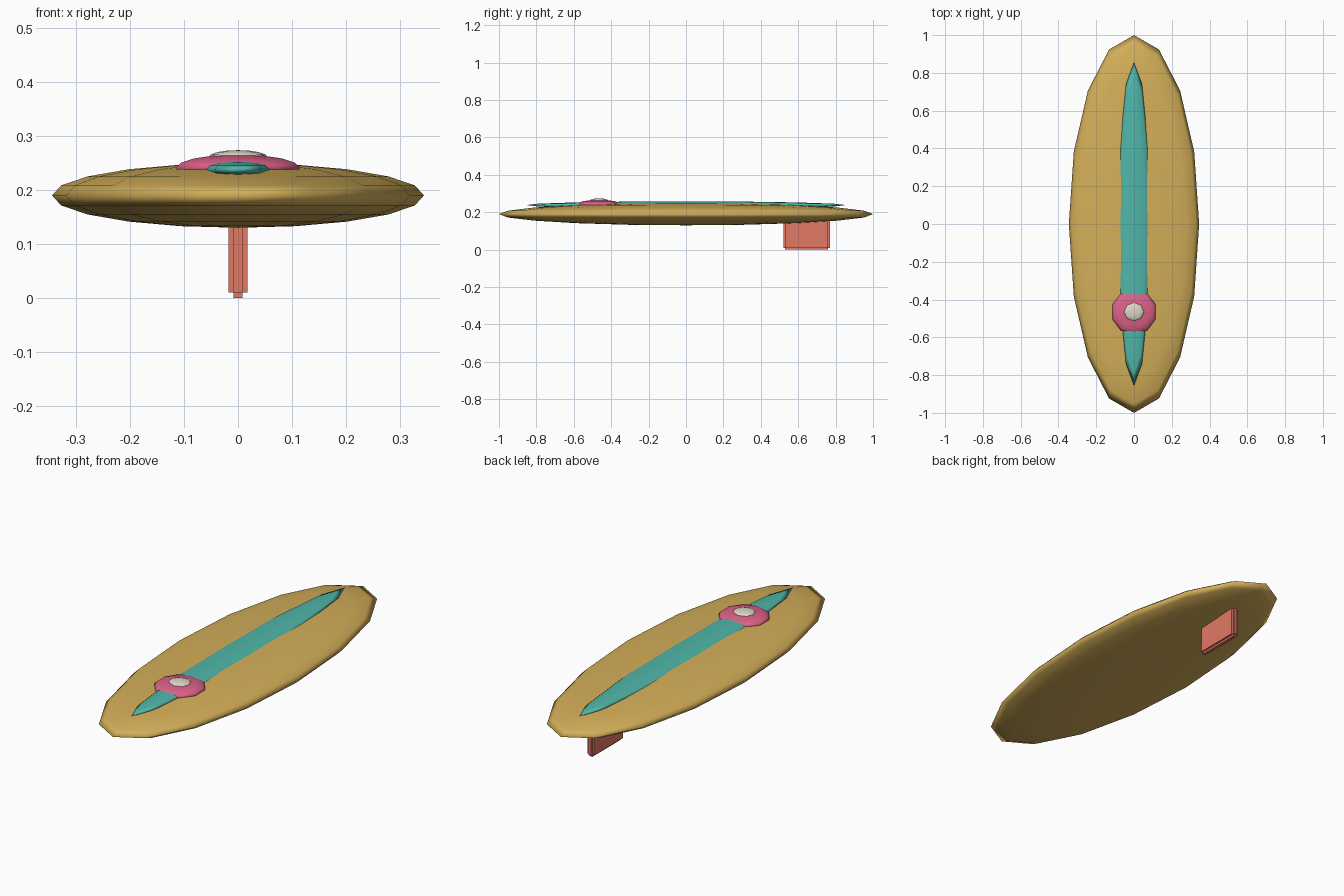
import bpy
import bmesh
from math import sin, cos, pi

cube = bpy.data.objects.get("Cube")
if cube:
    bpy.data.objects.remove(cube, do_unlink=True)


def material(name, rgb):
    mat = bpy.data.materials.new(name)
    mat.use_nodes = True
    color = (*rgb, 1.0)
    mat.diffuse_color = color
    mat.node_tree.nodes["Principled BSDF"].inputs["Base Color"].default_value = color
    return mat


gold = material("golden yellow", (0.66, 0.43, 0.10))
teal = material("teal", (0.08, 0.47, 0.40))
pink = material("rose pink", (0.72, 0.12, 0.25))
cream = material("cream", (0.72, 0.68, 0.57))
coral = material("coral", (0.76, 0.19, 0.13))


def finish(bm, name, mat, smooth):
    bmesh.ops.recalc_face_normals(bm, faces=bm.faces)
    mesh = bpy.data.meshes.new(name)
    bm.to_mesh(mesh)
    bm.free()
    mesh.materials.append(mat)
    for poly in mesh.polygons:
        poly.use_smooth = smooth
    obj = bpy.data.objects.new(name, mesh)
    bpy.context.collection.objects.link(obj)
    return obj


def ellipsoid(name, mat, center, radii, segments, rings):
    """Latitude/longitude ellipsoid with a vertex column facing the front."""
    bm = bmesh.new()

    def point(lat, lon):
        unit = (cos(lat) * sin(lon), -cos(lat) * cos(lon), sin(lat))
        return bm.verts.new([c + r * u for c, r, u in zip(center, radii, unit)])

    bottom, top = point(-pi / 2, 0), point(pi / 2, 0)
    loops = [[point(-pi / 2 + pi * i / rings, 2 * pi * j / segments)
              for j in range(segments)] for i in range(1, rings)]
    for j in range(segments):
        k = (j + 1) % segments
        bm.faces.new((bottom, loops[0][k], loops[0][j]))
        bm.faces.new((top, loops[-1][j], loops[-1][k]))
        for low, high in zip(loops, loops[1:]):
            bm.faces.new((low[j], low[k], high[k], high[j]))
    return finish(bm, name, mat, True)


# Board with its raised stripe
ellipsoid("board", gold, (0, 0, 0.19), (0.345, 1, 0.06), 16, 10)
ellipsoid("center_stripe", teal, (0, 0, 0.238), (0.085, 0.855, 0.02), 12, 8)

# Round badge near the front
ellipsoid("badge", pink, (0, -0.465, 0.241), (0.121, 0.121, 0.025), 10, 8)
ellipsoid("badge_button", cream, (0, -0.465, 0.262), (0.054, 0.05, 0.012), 8, 8)

# Fin with stepped edges, sunk into the underside
STEP = 0.01
half = (0.018, 0.125, 0.082)
fin = bmesh.new()
for axis in range(3):
    size = [2 * (h if i == axis else h - STEP) for i, h in enumerate(half)]
    verts = bmesh.ops.create_cube(fin, size=1)["verts"]
    bmesh.ops.scale(fin, verts=verts, vec=size)
    bmesh.ops.translate(fin, verts=verts, vec=(0, 0.645, half[2]))
finish(fin, "rear_fin", coral, False)
